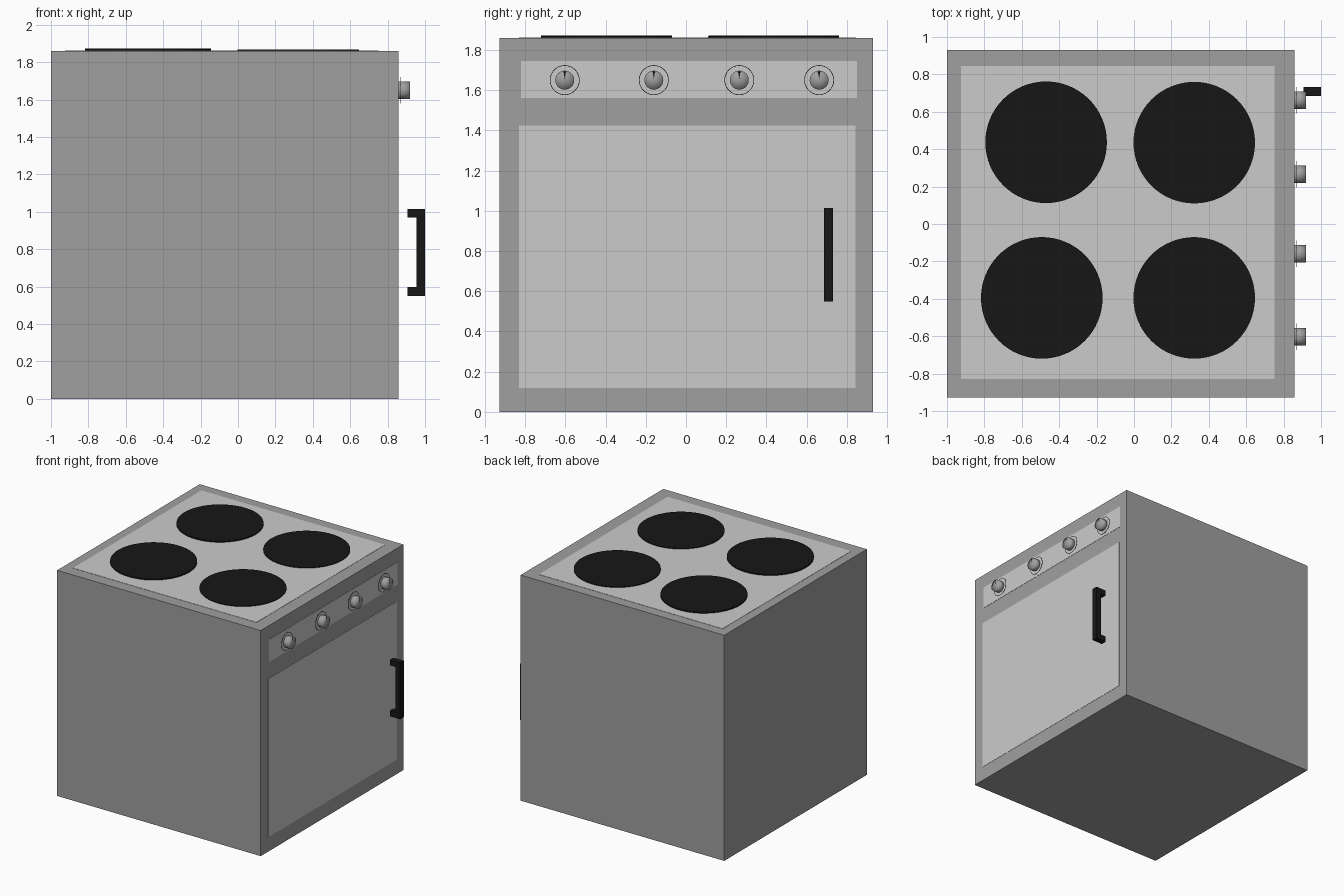
import bpy, bmesh, math
from mathutils import Matrix, Vector

if "Cube" in bpy.data.objects:
    bpy.data.objects.remove(bpy.data.objects["Cube"])


def material(name, v):
    m = bpy.data.materials.new(name)
    m.diffuse_color = (v, v, v, 1)
    m.use_nodes = True
    m.node_tree.nodes["Principled BSDF"].inputs["Base Color"].default_value = m.diffuse_color
    return m


DARK = material("dark_grey", 0.35)
LIGHT = material("light_grey", 0.8)
BLACK = material("black", 0.008)


def finish(name, bm, mat):
    bmesh.ops.recalc_face_normals(bm, faces=bm.faces[:])
    me = bpy.data.meshes.new(name)
    bm.to_mesh(me)
    bm.free()
    me.materials.append(mat)
    ob = bpy.data.objects.new(name, me)
    bpy.context.scene.collection.objects.link(ob)
    return ob


def box(name, lo, hi, mat):
    bm = bmesh.new()
    lo, hi = Vector(lo), Vector(hi)
    bmesh.ops.create_cube(bm, size=1, matrix=Matrix.Translation((lo + hi) / 2)
                          @ Matrix.Diagonal((*(hi - lo), 1)))
    return finish(name, bm, mat)


def disc(name, base, r, h, mat, along_x=False, sides=64, smooth=False):
    # cylinder standing on base, pointing along +z or +x
    bm = bmesh.new()
    rot = Matrix.Rotation(math.pi / 2, 4, 'Y') if along_x else Matrix.Identity(4)
    m = Matrix.Translation(base) @ rot @ Matrix.Translation((0, 0, h / 2))
    bmesh.ops.create_cone(bm, cap_ends=True, cap_tris=smooth, segments=sides,
                          radius1=r, radius2=r, depth=h, matrix=m)
    for f in bm.faces:
        f.smooth = smooth
    return finish(name, bm, mat)


F = 0.857   # door side of the body
T = 1.86    # top of the body
E = 0.002   # panel thickness

# body and light panels
box("oven_body", (-1, -0.928, 0), (F, 0.93, T), DARK)
box("cooktop_panel", (-0.925, -0.83, T - E), (0.75, 0.845, T + E), LIGHT)
box("oven_door", (F - E, -0.83, 0.12), (F + E, 0.842, 1.425), LIGHT)
box("control_strip", (F - E, -0.82, 1.56), (F + E, 0.85, 1.745), LIGHT)

# burners
for i, (x, y, h) in enumerate([(-0.47, 0.437, 0.012), (0.322, 0.435, 0.008),
                               (-0.493, -0.395, 0.012), (0.322, -0.395, 0.008)]):
    disc(f"burner_{i + 1}", (x, y, T), 0.325, h, BLACK)

# knobs with dial plates and pointer marks
for i, y in enumerate((-0.603, -0.16, 0.265, 0.662)):
    disc(f"dial_rim_{i + 1}", (0.869, y, 1.65), 0.074, 0.001, BLACK, True)
    disc(f"dial_plate_{i + 1}", (0.8685, y, 1.65), 0.071, 0.002, LIGHT, True)
    disc(f"knob_{i + 1}", (F, y, 1.65), 0.047, 0.063, DARK, True, 32, True)
    bm = bmesh.new()
    bm.faces.new([bm.verts.new((0.9205, y + dy, z)) for dy, z in
                  ((0, 1.655), (0.006, 1.694), (-0.006, 1.694))])
    finish(f"knob_pointer_{i + 1}", bm, BLACK)

# handle: C-shaped profile extruded across its width
profile = [(0.905, 0.55), (1, 0.55), (1, 1.015), (0.905, 1.015),
           (0.905, 0.97), (0.955, 0.97), (0.955, 0.597), (0.905, 0.597)]
bm = bmesh.new()
face = bm.faces.new([bm.verts.new((x, 0.685, z)) for x, z in profile])
ext = bmesh.ops.extrude_face_region(bm, geom=[face], use_keep_orig=True)
bmesh.ops.translate(bm, vec=(0, 0.047, 0),
                    verts=[v for v in ext["geom"] if isinstance(v, bmesh.types.BMVert)])
finish("door_handle", bm, BLACK)
